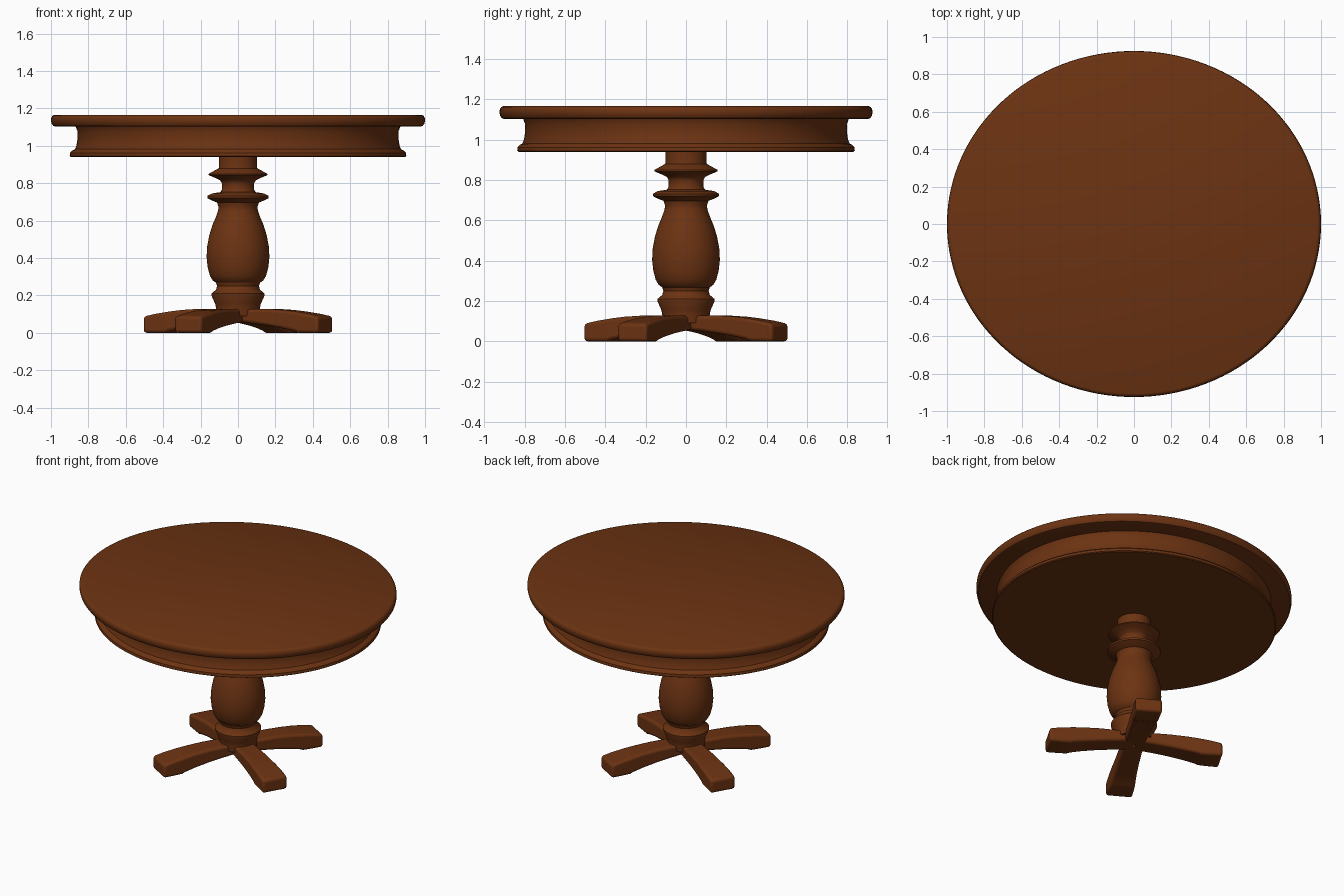
import bpy, math

if "Cube" in bpy.data.objects:
    bpy.data.objects.remove(bpy.data.objects["Cube"])

wood = bpy.data.materials.new("brown wood")
wood.diffuse_color = (0.15, 0.033, 0.006, 1)
wood.use_nodes = True
wood.node_tree.nodes["Principled BSDF"].inputs["Base Color"].default_value = wood.diffuse_color


def make(name, verts, faces):
    me = bpy.data.meshes.new(name)
    me.from_pydata(verts, [], faces)
    me.materials.append(wood)
    ob = bpy.data.objects.new(name, me)
    bpy.context.collection.objects.link(ob)
    return ob


def smooth(ob, deg=35):
    bpy.ops.object.select_all(action='DESELECT')
    ob.select_set(True)
    bpy.context.view_layer.objects.active = ob
    bpy.ops.object.shade_smooth_by_angle(angle=math.radians(deg))


def lathe(name, profile, n=64, sy=1.0):
    """Spin (radius, z) points, listed bottom to top, and cap both ends."""
    verts = [(r * math.cos(2 * math.pi * i / n), sy * r * math.sin(2 * math.pi * i / n), z)
             for r, z in profile for i in range(n)]
    faces = [(k * n + i, k * n + (i + 1) % n, (k + 1) * n + (i + 1) % n, (k + 1) * n + i)
             for k in range(len(profile) - 1) for i in range(n)]
    last = (len(profile) - 1) * n
    faces += [tuple(reversed(range(n))), tuple(range(last, last + n))]
    ob = make(name, verts, faces)
    smooth(ob)
    return ob


# Oval top with rounded rim
lathe("table_top", [(0.975, 1.103), (0.988, 1.107), (0.996, 1.118), (1.0, 1.135),
                    (0.998, 1.152), (0.99, 1.162), (0.98, 1.166)], 128, 0.925)

# Apron with flared lower moulding
lathe("apron", [(0.893, 0.94), (0.9, 0.945), (0.898, 0.962), (0.885, 0.975), (0.872, 0.982),
                (0.864, 1.0), (0.859, 1.03), (0.857, 1.075), (0.866, 1.098), (0.872, 1.11)],
      128, 0.93)

# Turned column
lathe("column", [(0.115, 0.09), (0.118, 0.135), (0.122, 0.155), (0.142, 0.2), (0.142, 0.21),
                 (0.118, 0.23), (0.112, 0.25), (0.118, 0.268), (0.135, 0.28), (0.15, 0.305),
                 (0.162, 0.35), (0.168, 0.405), (0.165, 0.46), (0.154, 0.52), (0.137, 0.575),
                 (0.118, 0.62), (0.106, 0.655), (0.104, 0.675), (0.112, 0.697), (0.14, 0.708),
                 (0.163, 0.72), (0.164, 0.732), (0.14, 0.745), (0.095, 0.752), (0.086, 0.765),
                 (0.086, 0.8), (0.095, 0.815), (0.125, 0.83), (0.157, 0.843), (0.157, 0.85),
                 (0.125, 0.868), (0.103, 0.88), (0.101, 0.9), (0.103, 0.95)])

# Four arched feet: stations of (distance, half width, bottom z, top z)
stations = [(0.0, 0.065, 0.062, 0.126), (0.12, 0.066, 0.05, 0.128), (0.22, 0.068, 0.038, 0.128),
            (0.32, 0.072, 0.022, 0.122), (0.39, 0.077, 0.008, 0.114), (0.41, 0.078, 0.0, 0.111),
            (0.47, 0.081, 0.0, 0.102), (0.54, 0.083, 0.0, 0.088)]
for k in range(4):
    a = math.radians(60 + 90 * k)
    c, s = math.cos(a), math.sin(a)
    verts = []
    for d, w, zb, zt in stations:
        for lat, z in ((-w, zb), (w, zb), (w, zt), (-w, zt)):
            verts.append((d * c - lat * s, d * s + lat * c, z))
    faces = [(4 * i + j, 4 * i + 4 + j, 4 * i + 4 + (j + 1) % 4, 4 * i + (j + 1) % 4)
             for i in range(len(stations) - 1) for j in range(4)]
    e = 4 * (len(stations) - 1)
    faces += [(0, 1, 2, 3), (e + 3, e + 2, e + 1, e)]
    foot = make(f"foot_{k + 1}", verts, [f[::-1] for f in faces])
    bev = foot.modifiers.new("rounded edges", 'BEVEL')
    bev.width = 0.016
    bev.segments = 3
    bev.limit_method = 'ANGLE'
    bev.angle_limit = math.radians(50)
    smooth(foot, 40)
